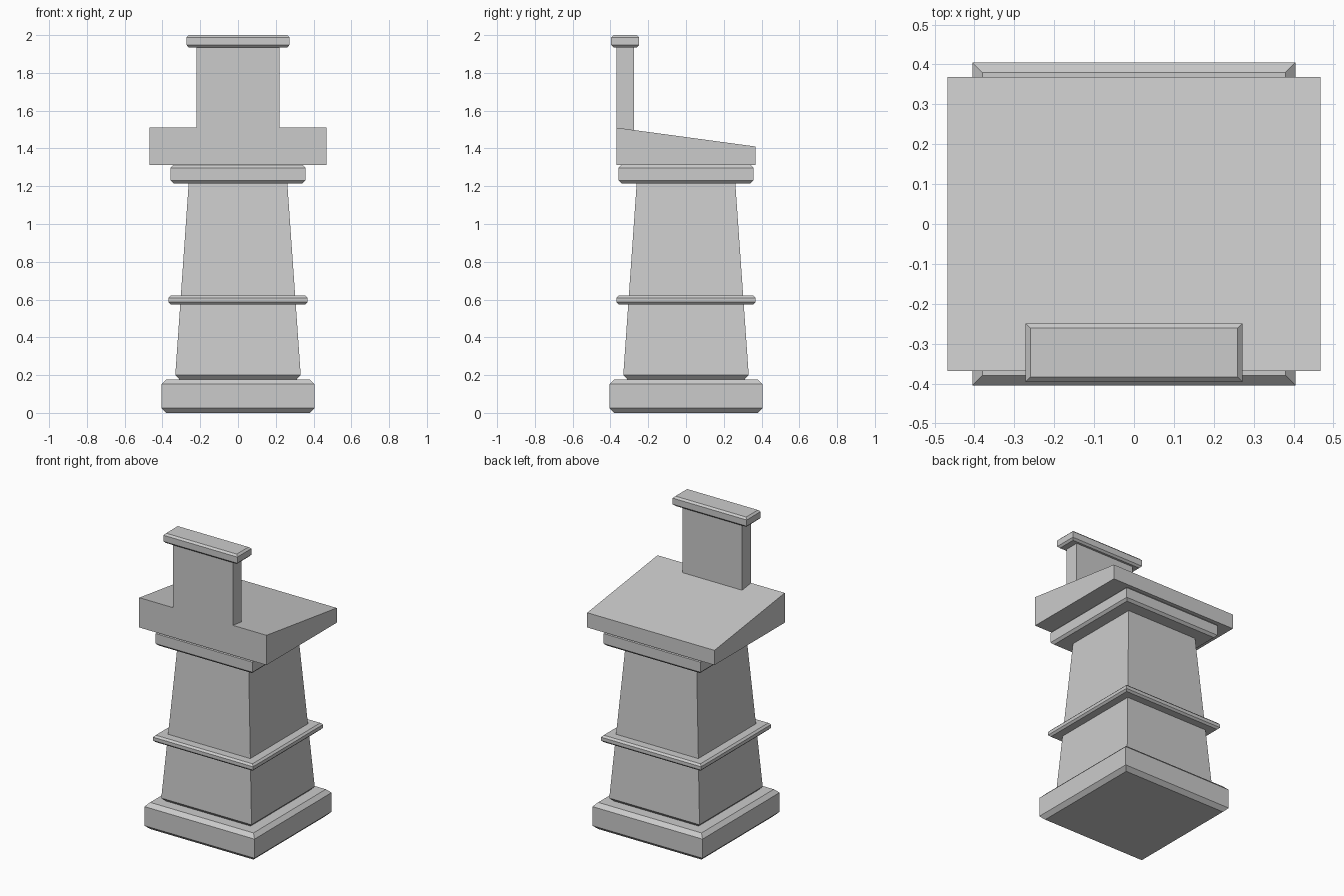
import bpy, bmesh
from mathutils import Vector

if "Cube" in bpy.data.objects:
    bpy.data.objects.remove(bpy.data.objects["Cube"])


def finish(name, bm):
    bmesh.ops.recalc_face_normals(bm, faces=bm.faces)
    me = bpy.data.meshes.new(name)
    bm.to_mesh(me)
    bm.free()
    ob = bpy.data.objects.new(name, me)
    bpy.context.collection.objects.link(ob)
    return ob


def stack(name, rings, y=0.0):
    """Rectangular rings (half_x, half_y, z) joined upwards and capped."""
    bm = bmesh.new()
    loops = [[bm.verts.new((sx * hx, y + sy * hy, z))
              for sx, sy in ((-1, -1), (1, -1), (1, 1), (-1, 1))]
             for hx, hy, z in rings]
    for a, b in zip(loops, loops[1:]):
        for i in range(4):
            j = (i + 1) % 4
            bm.faces.new((a[i], a[j], b[j], b[i]))
    bm.faces.new(loops[0][::-1])
    bm.faces.new(loops[-1])
    return finish(name, bm)


def moulding(name, hx, hy, z0, z1, c, y=0.0):
    """Slab with chamfered top and bottom rims."""
    return stack(name, [(hx - c, hy - c, z0), (hx, hy, z0 + c),
                        (hx, hy, z1 - c), (hx - c, hy - c, z1)], y)


# Plinth, tapered shaft and square mouldings
moulding("plinth", 0.405, 0.405, 0.0, 0.177, 0.025)
stack("shaft", [(0.31, 0.31, 0.177), (0.332, 0.332, 0.2), (0.26, 0.26, 1.23)])
moulding("shaft_band", 0.368, 0.368, 0.575, 0.621, 0.012)
moulding("cornice", 0.357, 0.357, 1.215, 1.312, 0.015)

# Sloping desk with an upright board growing flush from its front edge
HX, HY, BX, BY, BOARD_TOP = 0.468, 0.369, 0.22, -0.275, 1.94
bm = bmesh.new()
side = [(-HY, 1.312), (HY, 1.312), (HY, 1.41), (-HY, 1.51)]
face = bm.faces.new([bm.verts.new((-HX, y, z)) for y, z in side])
ext = bmesh.ops.extrude_face_region(bm, geom=[face], use_keep_orig=True)
bmesh.ops.translate(bm, vec=(2 * HX, 0, 0),
                    verts=[g for g in ext["geom"] if isinstance(g, bmesh.types.BMVert)])
for co, no in (((-BX, 0, 0), (1, 0, 0)), ((BX, 0, 0), (1, 0, 0)), ((0, BY, 0), (0, 1, 0))):
    bmesh.ops.bisect_plane(bm, geom=bm.verts[:] + bm.edges[:] + bm.faces[:],
                           plane_co=co, plane_no=no)
spot = Vector((0, (BY - HY) / 2, 1.5))
patch = min(bm.faces, key=lambda f: (f.calc_center_median() - spot).length)
ext = bmesh.ops.extrude_face_region(bm, geom=[patch])
for g in ext["geom"]:
    if isinstance(g, bmesh.types.BMVert):
        g.co.z = BOARD_TOP
bmesh.ops.dissolve_limit(bm, angle_limit=0.01, verts=bm.verts[:], edges=bm.edges[:])
finish("desk_and_board", bm)

# Cap rail on the board
moulding("board_cap", 0.272, 0.0735, 1.935, 2.0, 0.012, y=-0.3225)
